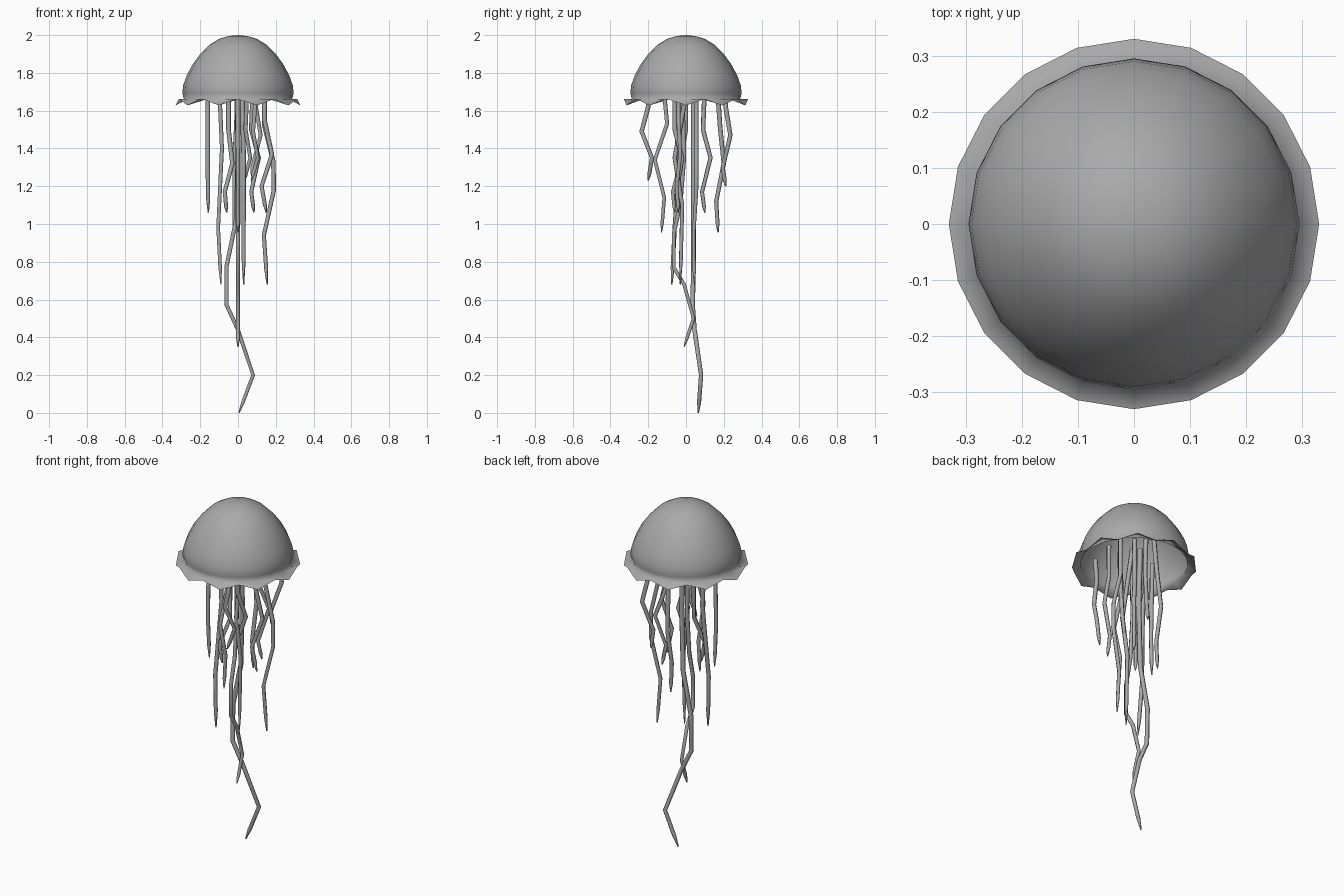
import bpy
import bmesh
from math import cos, sin, pi, radians

cube = bpy.data.objects.get("Cube")
if cube:
    bpy.data.objects.remove(cube)


def make_material(name, colour):
    mat = bpy.data.materials.new(name)
    mat.use_nodes = True
    mat.diffuse_color = colour
    mat.node_tree.nodes["Principled BSDF"].inputs["Base Color"].default_value = colour
    return mat


grey = make_material("soft grey", (0.4, 0.4, 0.4, 1))
SIDES = 20


def ring(bm, radius, height, wave=0.0):
    """A ring of vertices; every other one is lowered by the wave."""
    return [bm.verts.new((radius * cos(2 * pi * i / SIDES),
                          radius * sin(2 * pi * i / SIDES),
                          height - (0 if i % 2 else wave)))
            for i in range(SIDES)]


# Bell: an open dome turned from a profile, ending in a flared wavy frill
bell_profile = [(0.05, 1.995), (0.1, 1.98), (0.15, 1.95), (0.2, 1.9), (0.24, 1.845),
                (0.272, 1.785), (0.29, 1.735), (0.295, 1.69), (0.286, 1.66)]
bm = bmesh.new()
rings = [ring(bm, r, z) for r, z in bell_profile]
rings.append(ring(bm, 0.33, 1.663, 0.035))
apex = bm.verts.new((0, 0, 2))
for i in range(SIDES):
    j = (i + 1) % SIDES
    bm.faces.new((apex, rings[0][i], rings[0][j]))
    for upper, lower in zip(rings, rings[1:]):
        bm.faces.new((upper[i], lower[i], lower[j], upper[j]))
for face in bm.faces:
    face.smooth = True
mesh = bpy.data.meshes.new("bell")
bm.to_mesh(mesh)
bm.free()
mesh.materials.append(grey)
bpy.context.collection.objects.link(bpy.data.objects.new("bell", mesh))


# Tentacles: bent tubes that keep their width and narrow to a short tip
def tentacle(name, points, radius=0.013):
    before, end = points[-2:]
    neck = tuple(a + (b - a) * 0.7 for a, b in zip(before, end))
    path = [*points[:-1], neck, end]
    last = len(path) - 1
    curve = bpy.data.curves.new(name, "CURVE")
    curve.dimensions = "3D"
    curve.bevel_depth = radius
    curve.bevel_resolution = 1
    curve.use_fill_caps = True
    spline = curve.splines.new("POLY")
    spline.points.add(last)
    for i, (x, y, z) in enumerate(path):
        spline.points[i].co = (x, y, z, 1)
        spline.points[i].radius = 0.25 if i == last else 1 - 0.25 * i / last
    curve.materials.append(grey)
    bpy.context.collection.objects.link(bpy.data.objects.new(name, curve))


TOP = 1.74
tentacle("long_tentacle", [(-0.01, 0.04, TOP), (0, 0.04, 1.4), (-0.01, 0.04, 1.02),
                           (-0.06, 0.04, 0.78), (-0.06, 0.035, 0.57), (0, 0.045, 0.44),
                           (0.08, 0.08, 0.2), (0.005, 0.065, 0)], 0.014)
tentacle("middle_tentacle", [(0, -0.02, TOP), (0, -0.01, 1.35), (0, -0.03, 1.1),
                             (0, -0.065, 0.95), (0, -0.065, 0.77), (0, -0.01, 0.68),
                             (0, 0.04, 0.5), (0, -0.01, 0.35)])
tentacle("left_tentacle", [(0.14, 0.055, TOP), (0.14, 0.055, 1.52), (0.187, 0.055, 1.33),
                           (0.19, 0.055, 1.18), (0.137, 0.04, 0.94), (0.155, 0.045, 0.68)])
tentacle("right_tentacle", [(-0.1, -0.03, TOP), (-0.085, -0.03, 1.4), (-0.105, -0.06, 0.98),
                            (-0.09, -0.075, 0.68)])
tentacle("inner_tentacle", [(0.02, 0.01, TOP), (0.03, -0.06, 1.35), (0.03, -0.02, 1.1),
                            (0.03, -0.03, 0.68)])
tentacle("outer_right_tentacle", [(-0.16, -0.04, TOP), (-0.16, -0.05, 1.3),
                                  (-0.157, -0.04, 1.06)])
tentacle("front_tentacle", [(0.1, -0.2, TOP), (0.09, -0.2, 1.62), (0.08, -0.235, 1.49),
                            (0.105, -0.18, 1.35), (0.07, -0.2, 1.23)])
tentacle("inner_front_tentacle", [(0, -0.12, TOP), (0, -0.1, 1.53), (0, -0.165, 1.34),
                                  (0, -0.115, 1.14), (0, -0.13, 0.955)])
tentacle("back_tentacle", [(0, 0.165, TOP), (-0.01, 0.18, 1.52), (-0.02, 0.2, 1.32),
                           (-0.02, 0.16, 1.12), (-0.02, 0.17, 0.955)])
tentacle("back_left_tentacle", [(0.09, 0.21, TOP), (0.095, 0.21, 1.62), (0.12, 0.235, 1.47),
                                (0.075, 0.195, 1.3), (0.08, 0.21, 1.2)])
tentacle("inner_back_tentacle", [(0.08, 0.1, TOP), (0.07, 0.09, 1.5), (0.11, 0.13, 1.35),
                                 (0.07, 0.085, 1.17), (0.085, 0.1, 1.06)])
tentacle("front_left_tentacle", [(0.14, -0.04, TOP), (0.14, -0.04, 1.55), (0.18, -0.03, 1.37),
                                 (0.125, -0.05, 1.2), (0.15, -0.04, 1.06)])
tentacle("inner_right_tentacle", [(-0.05, 0, TOP), (-0.05, 0, 1.5), (-0.03, -0.03, 1.32),
                                  (-0.07, -0.07, 1.17), (-0.06, -0.06, 1.06)])
tentacle("short_tentacle", [(0.05, -0.06, TOP), (0.04, -0.06, 1.5), (0.065, -0.02, 1.35),
                            (0.03, -0.04, 1.22)])
